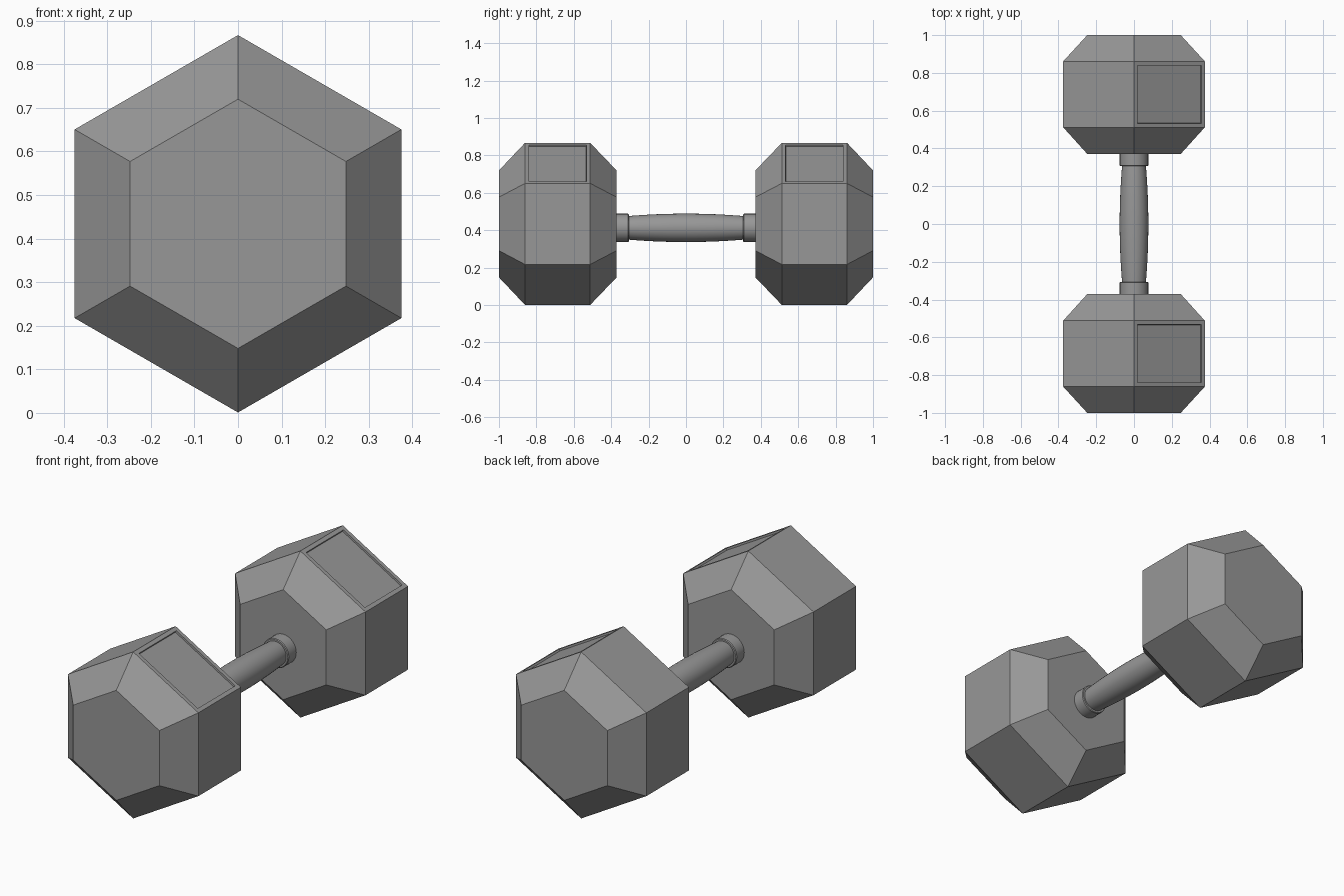
import bpy, bmesh, math
from mathutils import Vector

if "Cube" in bpy.data.objects:
    bpy.data.objects.remove(bpy.data.objects["Cube"])

iron = bpy.data.materials.new("dark_iron")
iron.diffuse_color = (0.31, 0.31, 0.31, 1)
iron.use_nodes = True
iron.node_tree.nodes["Principled BSDF"].inputs["Base Color"].default_value = iron.diffuse_color


def lathe(bm, profile, sides, cz, start=0.0):
    """Closed solid around the y axis from (y, radius) pairs."""
    rings = []
    for y, r in profile:
        rings.append([bm.verts.new((r * math.cos(start + 2 * math.pi * k / sides), y,
                                    cz + r * math.sin(start + 2 * math.pi * k / sides)))
                      for k in range(sides)])
    for a, b in zip(rings, rings[1:]):
        for k in range(sides):
            n = (k + 1) % sides
            bm.faces.new((a[k], a[n], b[n], b[k]))
    bm.faces.new(rings[0])
    bm.faces.new(rings[-1])
    bmesh.ops.recalc_face_normals(bm, faces=bm.faces)
    bm.normal_update()


def finish(bm, name, smooth=False):
    me = bpy.data.meshes.new(name)
    bm.to_mesh(me)
    bm.free()
    me.materials.append(iron)
    ob = bpy.data.objects.new(name, me)
    bpy.context.collection.objects.link(ob)
    if smooth:
        bpy.ops.object.select_all(action='DESELECT')
        ob.select_set(True)
        bpy.context.view_layer.objects.active = ob
        bpy.ops.object.shade_smooth_by_angle(angle=math.radians(30))
    return ob


HEAD_Z, GRIP_Z = 0.434, 0.413

for side, label in ((-1, "front"), (1, "back")):
    # Hexagonal weight with chamfered ends
    bm = bmesh.new()
    profile = [(0.371, 0.286), (0.512, 0.433), (0.861, 0.433), (1.0, 0.286)]
    lathe(bm, [(side * y, r) for y, r in profile], 6, HEAD_Z, math.pi / 2)

    # Recessed panel on the upper right face
    d = Vector((0.5, 0, 0.866))
    panel = [f for f in bm.faces if f.normal.dot(d) > 0.99]
    bmesh.ops.inset_individual(bm, faces=panel, thickness=0.021, use_even_offset=True)
    bmesh.ops.inset_individual(bm, faces=panel, thickness=0.0005, depth=-0.01,
                               use_even_offset=True)
    finish(bm, label + "_weight")

    # Collar where the handle meets the weight
    bm = bmesh.new()
    collar = [(0.306, 0.066), (0.306, 0.072), (0.31, 0.0755), (0.38, 0.0755)]
    lathe(bm, [(side * y, r) for y, r in collar], 32, GRIP_Z)
    finish(bm, label + "_collar", True)

# Handle grip, swelling towards the middle
bm = bmesh.new()
n = 16
grip = []
for i in range(n + 1):
    t = -1 + 2 * i / n
    grip.append((0.32 * t, 0.076 - 0.014 * t * t))
lathe(bm, grip, 32, GRIP_Z)
finish(bm, "handle_grip", True)
